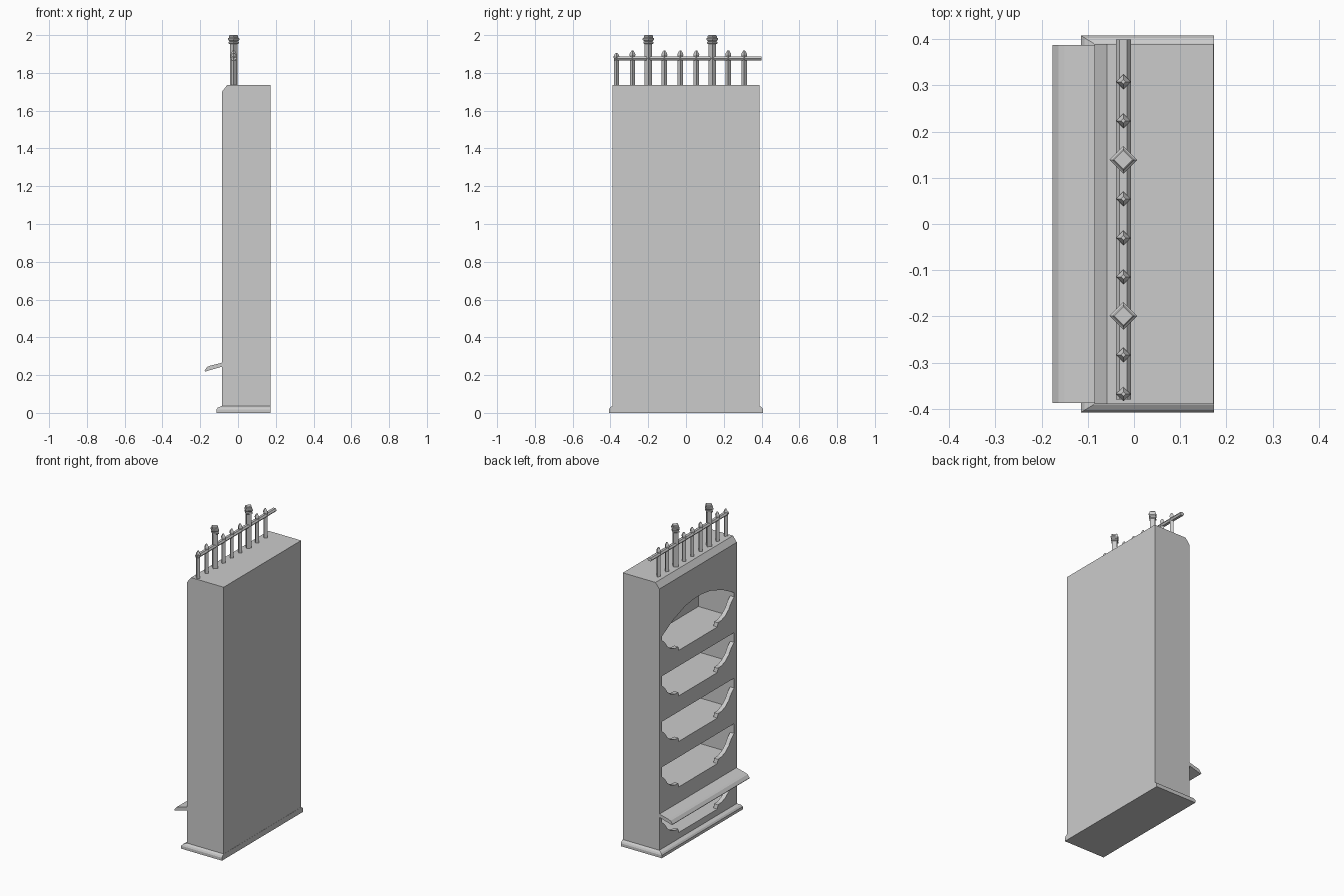
import bpy, bmesh, math

if "Cube" in bpy.data.objects:
    bpy.data.objects.remove(bpy.data.objects["Cube"])


def make_object(name, bm):
    bmesh.ops.recalc_face_normals(bm, faces=bm.faces)
    mesh = bpy.data.meshes.new(name)
    bm.to_mesh(mesh)
    bm.free()
    ob = bpy.data.objects.new(name, mesh)
    bpy.context.collection.objects.link(ob)
    return ob


def loft(name, rings):
    """Closed solid through rings that all have the same point count."""
    bm = bmesh.new()
    vs = [[bm.verts.new(p) for p in ring] for ring in rings]
    n = len(vs[0])
    for a, b in zip(vs, vs[1:]):
        for i in range(n):
            bm.faces.new((a[i], a[(i + 1) % n], b[(i + 1) % n], b[i]))
    bm.faces.new(vs[0])
    bm.faces.new(vs[-1])
    return make_object(name, bm)


def extrude_x(name, yz, x0, x1):
    return loft(name, [[(x, y, z) for y, z in yz] for x in (x0, x1)])


def extrude_y(name, xz, y0, y1):
    return loft(name, [[(x, y, z) for x, z in xz] for y in (y0, y1)])


def turned(name, x, y, profile, sides=4):
    rings = []
    for r, z in profile:
        angs = [2 * math.pi * i / sides for i in range(sides)]
        rings.append([(x + r * math.cos(a), y + r * math.sin(a), z) for a in angs])
    return loft(name, rings)


def cut(target, cutter):
    cutter.hide_render = True
    m = target.modifiers.new("cut", 'BOOLEAN')
    m.operation, m.solver, m.object = 'DIFFERENCE', 'EXACT', cutter
    bpy.context.view_layer.objects.active = target
    bpy.ops.object.modifier_apply(modifier=m.name)
    bpy.data.objects.remove(cutter, do_unlink=True)


def mirrored(half):
    """Right half outline (bottom to top) completed to both sides."""
    return half + [(-y, z) for y, z in reversed(half)]


# Cabinet carcass with chamfered top front edge
cabinet = extrude_y("cabinet", [(-.085, .01), (.172, .01), (.172, 1.735),
                                (-.058, 1.735), (-.085, 1.70)], -.39, .39)

# Shelf bays: full-width cavity behind a face opening with scrolled lower corners
for i in range(5):
    z = .075 + .29 * i
    top = z + (.165 if i == 0 else .19)
    if i == 4:
        head = [(z + .155, .362), (z + .215, .25), (z + .257, .13), (z + .27, .04)]
    else:
        head = [(top, .362)]
    head = [(y, h) for h, y in head]
    cavity = [(.365, z - .002)] + [(y + .003, h + .002) for y, h in head]
    cut(cabinet, extrude_x("cavity_cutter", mirrored(cavity), -.058, .168))
    scroll = [(.195, z), (.2, z + .025), (.235, z + .027), (.275, z + .042),
              (.31, z + .07), (.335, z + .105), (.362, z + .128)]
    cut(cabinet, extrude_x("opening_cutter", mirrored(scroll + head), -.2, -.05))

# Plinth moulding, flush at the back
loft("plinth", [[(-.085 - d, -.39 - s, z), (.173, -.39 - s, z),
                 (.173, .39 + s, z), (-.085 - d, .39 + s, z)]
                for d, s, z in [(.03, .018, 0), (.03, .018, .018),
                                (.022, .013, .028), (.002, .001, .036)]])

# Sloping ledge above the lowest bay
extrude_y("ledge", [(-.08, .267), (-.15, .249), (-.163, .243), (-.177, .225),
                    (-.173, .219), (-.08, .246)], -.388, .388)

# Gallery rail with diamond pickets and two taller finial posts
rx = -.023
rail = [(rx + .016 * math.cos(k * math.pi / 3), 1.876 + .012 * math.sin(k * math.pi / 3))
        for k in range(6)]
extrude_y("gallery_rail", rail, -.38, .4)
for i in range(9):
    y = -.368 + .0845 * i
    if i in (2, 6):
        turned("finial_post", rx, y, [(.02, 1.73), (.02, 1.952), (.027, 1.956), (.027, 1.964),
                                      (.021, 1.967), (.03, 1.975), (.03, 1.983),
                                      (.024, 1.987), (.024, 1.996), (.02, 2.0)])
    else:
        dz = -.012 if i == 0 else 0
        turned("picket", rx, y, [(.014, 1.73), (.014, 1.888 + dz), (.016, 1.895 + dz),
                                 (.014, 1.903 + dz), (.005, 1.918 + dz)])
